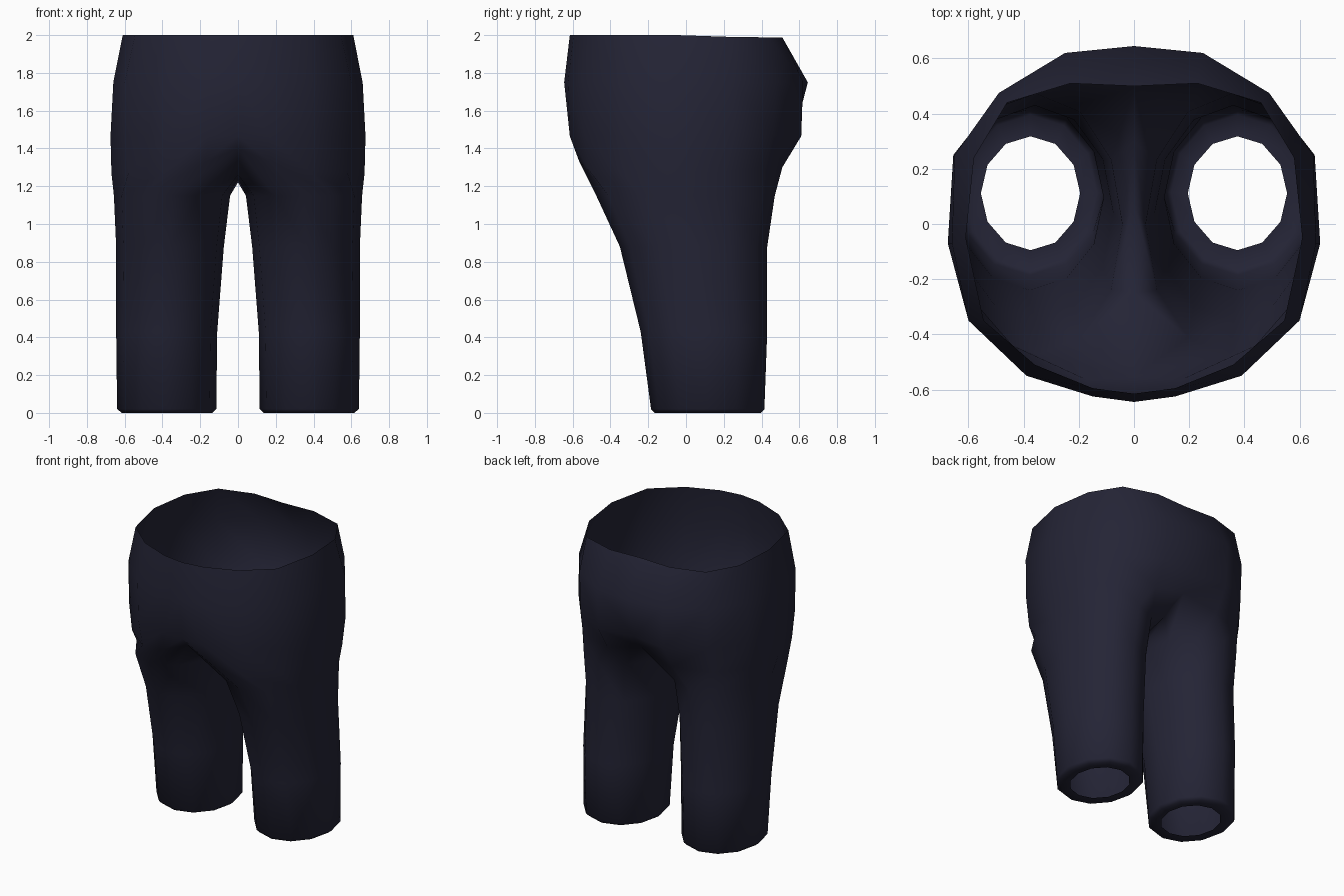
import bpy, bmesh, math

if "Cube" in bpy.data.objects:
    bpy.data.objects.remove(bpy.data.objects["Cube"])

# one dark navy cloth colour
cloth = bpy.data.materials.new("dark navy cloth")
cloth.diffuse_color = (0.0175, 0.0175, 0.036, 1)
cloth.use_nodes = True
cloth.node_tree.nodes["Principled BSDF"].inputs["Base Color"].default_value = cloth.diffuse_color

# half outlines of the hips, front centre -> side -> back centre (x, y)
waist = [(0, -.615), (.15, -.595), (.36, -.51), (.545, -.35), (.61, -.05),
         (.58, .24), (.46, .44), (.23, .51), (0, .50)]
belly = [(0, -.645), (.15, -.625), (.39, -.55), (.60, -.35), (.66, -.07),
         (.65, .25), (.49, .475), (.25, .62), (0, .645)]
hip = [(0, -.61), (.16, -.615), (.39, -.54), (.60, -.345), (.675, -.07),
       (.655, .25), (.49, .46), (.25, .61), (0, .57)]
# top of the leg; closes under the body along the crotch seam (x, y, z)
thigh = [(0, -.555, 1.40), (.17, -.565, 1.33), (.38, -.51, 1.28), (.58, -.34, 1.27),
         (.67, -.06, 1.27), (.65, .22, 1.28), (.50, .42, 1.29), (.25, .51, 1.30),
         (0, .49, 1.36), (0, .30, 1.27), (0, .07, 1.22), (0, -.25, 1.26)]
# leg sections: z, inner x, outer x, front y, back y
leg = [(1.15, .042, .657, -.475, .47), (.88, .075, .645, -.35, .43),
       (.43, .11, .645, -.24, .43), (.02, .115, .64, -.185, .415),
       (0, .135, .615, -.165, .395), (.004, .195, .555, -.095, .318)]


def leg_ring(z, x0, x1, y0, y1):
    """Twelve-sided section, in the same order as the thigh points."""
    pts = []
    for i in range(12):
        a = math.radians(-120 + 30 * i)
        pts.append(((x0 + x1) / 2 + (x1 - x0) / 2 * math.cos(a),
                    (y0 + y1) / 2 + (y1 - y0) / 2 * math.sin(a), z))
    return pts


bm = bmesh.new()


def add(points):
    return [bm.verts.new(p) for p in points]


def bridge(upper, lower, closed):
    n = len(upper)
    for i in range(n if closed else n - 1):
        j = (i + 1) % n
        bm.faces.new((upper[i], lower[i], lower[j], upper[j]))


# hips: half shell, open at the waist (the back edge dips slightly)
top = add((x, y, 2.0 - .012 * max(0, min(1, y / .3))) for x, y in waist)
mid = add((x, y, 1.75) for x, y in belly)
low = add((x, y, 1.465) for x, y in hip)
crotch = add(thigh)
bridge(top, mid, False)
bridge(mid, low, False)
bridge(low, crotch[:9], False)

# leg with a turned-in hem
prev = crotch
for section in leg:
    ring = add(leg_ring(*section))
    bridge(prev, ring, True)
    prev = ring

# mirror to the other side
geom = bm.verts[:] + bm.edges[:] + bm.faces[:]
bmesh.ops.mirror(bm, geom=geom, axis='X', merge_dist=0.0001)
bmesh.ops.remove_doubles(bm, verts=bm.verts[:], dist=0.0005)
bmesh.ops.recalc_face_normals(bm, faces=bm.faces[:])
# open shell: make sure the outside faces outwards
side = max(bm.faces, key=lambda f: f.calc_center_median().x)
if side.normal.x < 0:
    bmesh.ops.reverse_faces(bm, faces=bm.faces[:])
for f in bm.faces:
    f.smooth = True

mesh = bpy.data.meshes.new("trousers")
bm.to_mesh(mesh)
bm.free()
mesh.materials.append(cloth)
trousers = bpy.data.objects.new("trousers", mesh)
bpy.context.collection.objects.link(trousers)
